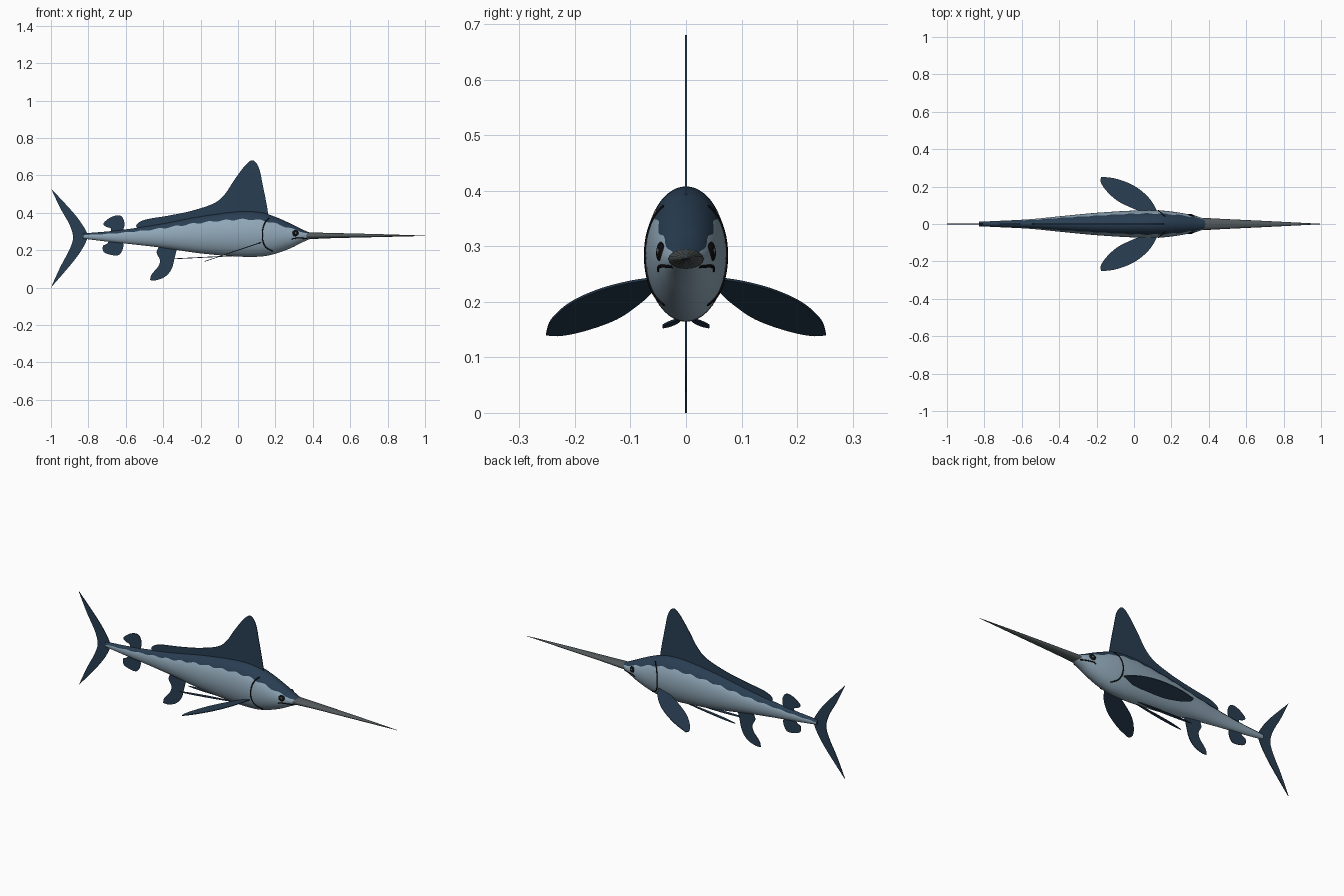
import bpy, bmesh, math
from mathutils import Vector

if "Cube" in bpy.data.objects:
    bpy.data.objects.remove(bpy.data.objects["Cube"], do_unlink=True)


def material(name, rgb):
    m = bpy.data.materials.new(name)
    m.use_nodes = True
    m.diffuse_color = (*rgb, 1)
    m.node_tree.nodes["Principled BSDF"].inputs["Base Color"].default_value = (*rgb, 1)
    return m


NAVY = material("navy back", (0.022, 0.048, 0.085))
SILVER = material("silver belly", (0.28, 0.39, 0.48))
GREY = material("bill grey", (0.085, 0.1, 0.105))
BLACK = material("black", (0.004, 0.004, 0.005))


def spline(points, steps=6):
    """Smooth open chain through the points."""
    p = [Vector(q) for q in points]
    p = [p[0]] + p + [p[-1]]
    out = []
    for a, b, c, d in zip(p, p[1:], p[2:], p[3:]):
        for i in range(steps):
            t = i / steps
            out.append(0.5 * (2 * b + (c - a) * t + (2 * a - 5 * b + 4 * c - d) * t * t
                              + (3 * b - a - 3 * c + d) * t ** 3))
    return out + [p[-1]]


def finish(bm, name, mats, smooth=True):
    bmesh.ops.recalc_face_normals(bm, faces=bm.faces)
    me = bpy.data.meshes.new(name)
    bm.to_mesh(me)
    bm.free()
    for m in mats:
        me.materials.append(m)
    ob = bpy.data.objects.new(name, me)
    bpy.context.scene.collection.objects.link(ob)
    if smooth:
        bpy.ops.object.select_all(action="DESELECT")
        ob.select_set(True)
        bpy.context.view_layer.objects.active = ob
        bpy.ops.object.shade_smooth_by_angle(angle=math.radians(40))
    return ob


def loft(name, rings, mats, rule=lambda j: 0):
    """Skin a list of closed rings and cap both ends."""
    bm = bmesh.new()
    rows = [[bm.verts.new(p) for p in ring] for ring in rings]
    n = len(rows[0])
    for a, b in zip(rows, rows[1:]):
        for j in range(n):
            k = (j + 1) % n
            bm.faces.new((a[j], a[k], b[k], b[j])).material_index = rule(j)
    bm.faces.new(rows[0])
    bm.faces.new(rows[-1])
    return finish(bm, name, mats)


# Body stations: x, belly height, back height, half width, stripe edge height
STATIONS = spline([
    (-0.83, 0.262, 0.290, 0.012, 0.280),
    (-0.70, 0.246, 0.300, 0.018, 0.287),
    (-0.55, 0.230, 0.318, 0.026, 0.300),
    (-0.40, 0.212, 0.342, 0.041, 0.318),
    (-0.20, 0.183, 0.380, 0.060, 0.347),
    (0.00, 0.166, 0.406, 0.072, 0.364),
    (0.12, 0.166, 0.402, 0.073, 0.360),
    (0.20, 0.181, 0.378, 0.067, 0.342),
    (0.28, 0.210, 0.343, 0.054, 0.317),
    (0.34, 0.240, 0.313, 0.040, 0.298),
    (0.39, 0.262, 0.291, 0.022, 0.284),
    (0.41, 0.270, 0.282, 0.008, 0.279)], 14)


def station(x):
    for a, b in zip(STATIONS, STATIONS[1:]):
        if a[0] <= x <= b[0]:
            return a.lerp(b, (x - a[0]) / (b[0] - a[0]))


def on_body(x, z, side):
    s = station(x)
    u = (2 * z - s[1] - s[2]) / (s[2] - s[1])
    return Vector((x, side * s[3] * math.sqrt(max(0, 1 - u * u)), z))


# Body: one vertex row follows the scalloped stripe edge on each side
UP, DOWN = 8, 16


def body_ring(s):
    x, low, high, width, edge = s
    mid, half = (low + high) / 2, (high - low) / 2
    edge += 0.004 * math.sin(x * 70) * min(1, half / 0.08)
    e = math.asin(max(-0.9, min(0.9, (edge - mid) / half)))
    top = math.pi / 2
    right = [top + (e - top) * i / UP for i in range(UP)]
    right += [e + (-top - e) * i / DOWN for i in range(DOWN + 1)]
    angles = right + [math.pi - a for a in right[-2:0:-1]]
    return [(x, width * math.cos(a), mid + half * math.sin(a)) for a in angles]


COUNT = 2 * (UP + DOWN)
loft("body", [body_ring(s) for s in STATIONS], [NAVY, SILVER],
     lambda j: 0 if j < UP or j >= COUNT - UP else 1)

# Bill: flattened tapering spear
bill = spline([(0.33, 0.278, 0.030, 0.016), (0.38, 0.277, 0.032, 0.018),
               (0.50, 0.278, 0.026, 0.014), (0.75, 0.278, 0.014, 0.008),
               (1.0, 0.277, 0.001, 0.001)], 5)
loft("bill", [[(x, w * math.cos(i * math.tau / 20), z + h * math.sin(i * math.tau / 20))
               for i in range(20)] for x, z, w, h in bill], [GREY])


def fin(name, chains, place, offset):
    """Thin plate whose outline is made of smooth chains meeting at corners."""
    outline = []
    for chain in chains:
        outline += [p for p in spline(chain)
                    if not outline or (p - outline[-1]).length > 1e-4]
    if (outline[0] - outline[-1]).length < 1e-4:
        outline.pop()
    bm = bmesh.new()
    face = bm.faces.new([bm.verts.new(place(*p) - Vector(offset) / 2) for p in outline])
    grown = bmesh.ops.extrude_face_region(bm, geom=[face])["geom"]
    bmesh.ops.translate(bm, vec=offset,
                        verts=[v for v in grown if isinstance(v, bmesh.types.BMVert)])
    bmesh.ops.triangulate(bm, faces=[f for f in bm.faces if len(f.verts) > 4])
    return finish(bm, name, [NAVY], False)


def upright(x, z):
    return Vector((x, 0, z))


# Fins on the centre line
MIDLINE = {
    "dorsal_fin": [
        [(0.165, 0.37), (0.152, 0.45), (0.132, 0.55), (0.112, 0.64), (0.08, 0.68),
         (0.04, 0.655), (-0.02, 0.575), (-0.07, 0.50), (-0.13, 0.45), (-0.25, 0.41),
         (-0.37, 0.385), (-0.50, 0.362), (-0.545, 0.33), (-0.51, 0.30)],
        [(-0.51, 0.30), (-0.2, 0.34), (0.165, 0.37)]],
    "rear_dorsal_fin": [
        [(-0.625, 0.28), (-0.607, 0.335), (-0.62, 0.378), (-0.65, 0.386), (-0.69, 0.37),
         (-0.72, 0.342), (-0.705, 0.325), (-0.68, 0.315), (-0.685, 0.28)]],
    "rear_anal_fin": [
        [(-0.62, 0.26), (-0.613, 0.22), (-0.63, 0.18), (-0.66, 0.172), (-0.715, 0.188),
         (-0.722, 0.222), (-0.70, 0.235), (-0.685, 0.26)]],
    "anal_fin": [
        [(-0.32, 0.23), (-0.336, 0.17), (-0.355, 0.10), (-0.39, 0.058), (-0.44, 0.039),
         (-0.47, 0.04)],
        [(-0.47, 0.04), (-0.462, 0.07), (-0.425, 0.115), (-0.418, 0.15),
         (-0.435, 0.19), (-0.41, 0.24)]],
    "tail_fin": [
        [(-0.80, 0.277), (-0.825, 0.325), (-0.88, 0.40), (-1, 0.53)],
        [(-1, 0.53), (-0.95, 0.425), (-0.90, 0.335), (-0.882, 0.268), (-0.90, 0.205),
         (-0.95, 0.11), (-1, 0)],
        [(-1, 0), (-0.88, 0.14), (-0.825, 0.22), (-0.80, 0.277)]],
}
for fin_name, outline_chains in MIDLINE.items():
    fin(fin_name, outline_chains, upright, (0, 0.004, 0))


def tube(name, points, radius):
    cu = bpy.data.curves.new(name, "CURVE")
    cu.dimensions = "3D"
    cu.bevel_depth = radius
    cu.bevel_resolution = 1
    cu.use_fill_caps = True
    s = cu.splines.new("POLY")
    s.points.add(len(points) - 1)
    for q, p in zip(s.points, points):
        q.co = (*p, 1)
    cu.materials.append(BLACK)
    bpy.context.scene.collection.objects.link(bpy.data.objects.new(name, cu))


def eye_part(name, side, radius, bulge, mat):
    centre = on_body(0.307, 0.291, side)
    normal = Vector((0.3, side, 0.1)).normalized()
    bm = bmesh.new()
    bmesh.ops.create_uvsphere(bm, u_segments=20, v_segments=10, radius=radius)
    bmesh.ops.scale(bm, vec=(1, 1, bulge), verts=bm.verts)
    bmesh.ops.rotate(bm, matrix=normal.to_track_quat("Z", "Y").to_matrix(), verts=bm.verts)
    bmesh.ops.translate(bm, vec=centre, verts=bm.verts)
    finish(bm, name, [mat])


# Paired parts; the head points along +x, so sides are named by their y sign
for side, label in ((1, "far"), (-1, "near")):
    fin(label + "_pectoral_fin", [
        [(0.13, 0.05), (0.105, 0.105), (0.06, 0.16), (-0.01, 0.21), (-0.10, 0.243),
         (-0.175, 0.252)],
        [(-0.175, 0.252), (-0.178, 0.225), (-0.15, 0.18), (-0.09, 0.125), (-0.01, 0.085),
         (0.06, 0.06), (0.13, 0.05)]],
        lambda x, y: Vector((x, side * y, 0.2 + 0.335 * x)), (0, 0, 0.004))
    fin(label + "_pelvic_fin", [
        [(0.02, 0.006), (-0.15, 0.03), (-0.28, 0.042), (-0.34, 0.041)],
        [(-0.34, 0.041), (-0.28, 0.028), (-0.15, 0.014), (0.02, 0.006)]],
        lambda x, y: Vector((x, side * y, 0.171 + 0.05 * x)), (0, 0, 0.004))

    gill = spline([(0.165, 0.372), (0.143, 0.345), (0.131, 0.30), (0.133, 0.25),
                   (0.15, 0.215), (0.185, 0.195)])
    tube(label + "_gill_line", [on_body(*p, side) for p in gill], 0.0032)
    mouth = spline([(0.288, 0.256), (0.30, 0.263), (0.335, 0.264), (0.37, 0.263)])
    tube(label + "_mouth_line", [on_body(*p, side) for p in mouth], 0.003)

    eye_part(label + "_eye", side, 0.0175, 0.3, BLACK)
    eye_part(label + "_pupil", side, 0.008, 0.85, GREY)
